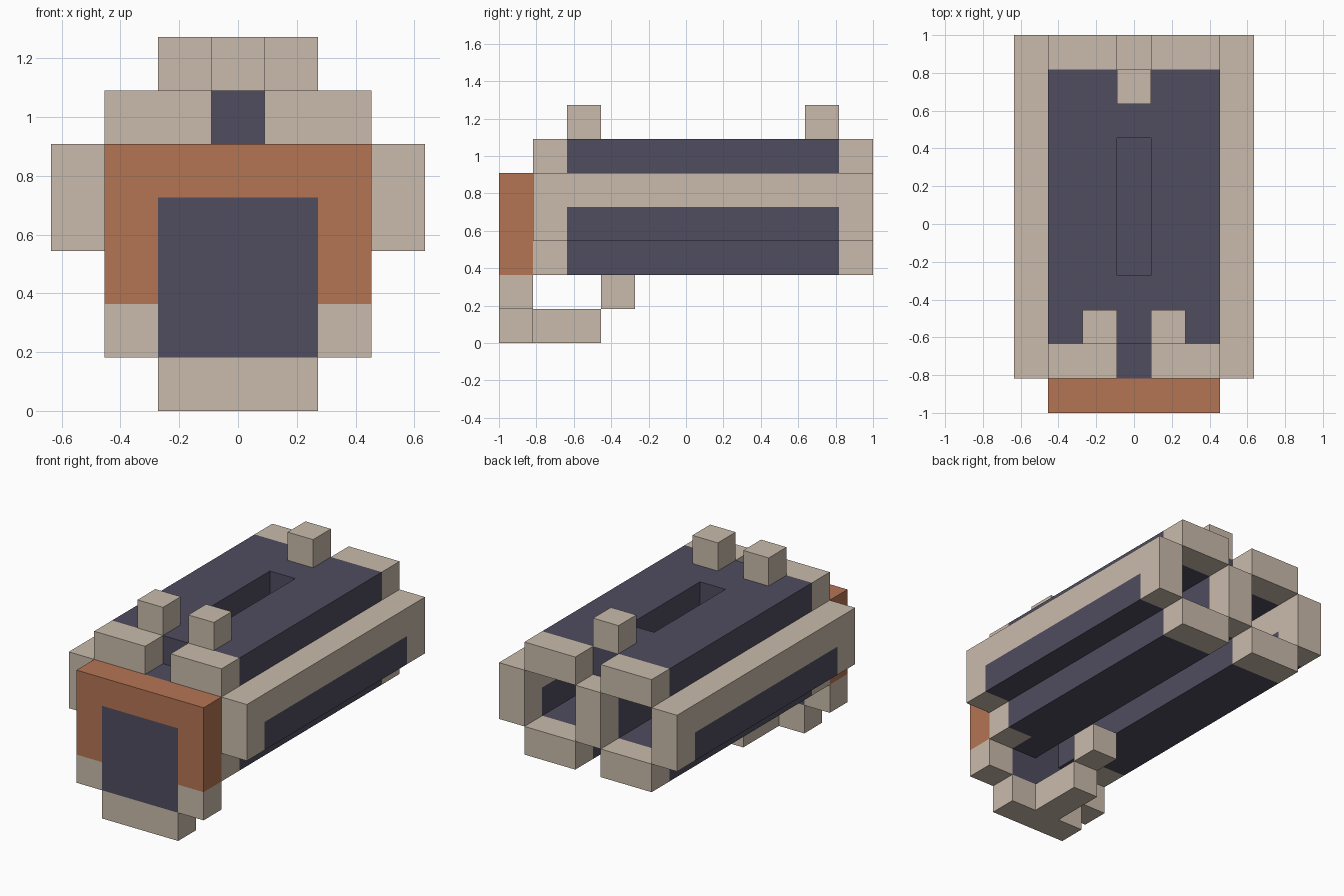
import bpy, bmesh
from mathutils import Vector

if "Cube" in bpy.data.objects:
    bpy.data.objects.remove(bpy.data.objects["Cube"])

U = 2 / 11  # one block; the model is 7 x 11 x 7 blocks


def material(name, rgb):
    m = bpy.data.materials.new(name)
    m.diffuse_color = (*rgb, 1)
    m.use_nodes = True
    m.node_tree.nodes["Principled BSDF"].inputs["Base Color"].default_value = m.diffuse_color
    return m


MATS = {
    "tan": material("tan", (0.584, 0.497, 0.407)),
    "dark": material("dark slate", (0.080, 0.074, 0.117)),
    "orange": material("burnt orange", (0.462, 0.178, 0.087)),
}
ORDER = list(MATS)
grid = {}  # block -> (part, colour)


def fill(part, colour, xs, ys, zs):
    """Fill an inclusive block range, mirrored across x = 0."""
    for x in range(xs[0], xs[1] + 1):
        for y in range(ys[0], ys[1] + 1):
            for z in range(zs[0], zs[1] + 1):
                for sx in (x, -x):
                    grid[(sx, y, z)] = (part, colour)


# front plate: orange surround, dark pad, tan lower corners
fill("front_plate", "orange", (0, 2), (0, 0), (2, 4))
fill("front_plate", "tan", (2, 2), (0, 0), (1, 1))
fill("front_plate", "dark", (0, 1), (0, 0), (1, 3))

# twin hollow channels: roof, floor and the wall between them
for part, z in (("roof", 5), ("floor", 2)):
    fill(part, "dark", (1, 2), (2, 9), (z, z))
    fill(part, "tan", (1, 2), (10, 10), (z, z))
fill("roof", "tan", (1, 2), (1, 1), (5, 5))
fill("floor", "tan", (2, 2), (1, 1), (2, 2))
fill("floor", "dark", (1, 1), (1, 1), (2, 2))
fill("roof", "dark", (0, 0), (2, 3), (5, 5))
fill("roof", "dark", (0, 0), (8, 9), (5, 5))
fill("centre_wall", "dark", (0, 0), (1, 9), (3, 4))
fill("centre_wall", "tan", (0, 0), (10, 10), (3, 4))

# side rails with a dark lower stripe
fill("side_rails", "tan", (3, 3), (1, 10), (3, 4))
fill("side_rails", "dark", (3, 3), (2, 9), (3, 3))

# top knobs
fill("front_knobs", "tan", (1, 1), (2, 2), (6, 6))
fill("rear_knob", "tan", (0, 0), (9, 9), (6, 6))

# lower guard
fill("lower_guard", "tan", (0, 1), (0, 0), (0, 0))
fill("lower_guard", "tan", (0, 0), (1, 2), (0, 0))
fill("lower_guard", "tan", (0, 0), (3, 3), (1, 1))


def build(part):
    """Make one object from the exposed block faces of a part."""
    bm = bmesh.new()
    for cell, (owner, colour) in grid.items():
        if owner != part:
            continue
        centre = Vector((cell[0], cell[1] - 5, cell[2] + 0.5))
        for axis in range(3):
            for sign in (1, -1):
                near = list(cell)
                near[axis] += sign
                if tuple(near) in grid:
                    continue
                n, a, b = Vector(), Vector(), Vector()
                n[axis] = sign * 0.5
                a[(axis + 1) % 3] = 0.5
                b[(axis + 2) % 3] = 0.5 * sign
                corners = (-a - b, a - b, a + b, -a + b)
                f = bm.faces.new([bm.verts.new((centre + n + c) * U) for c in corners])
                f.material_index = ORDER.index(colour)
    bmesh.ops.remove_doubles(bm, verts=bm.verts, dist=1e-4)
    bmesh.ops.dissolve_limit(bm, angle_limit=0.01, verts=bm.verts,
                             edges=bm.edges, delimit={'MATERIAL'})
    mesh = bpy.data.meshes.new(part)
    for m in MATS.values():
        mesh.materials.append(m)
    bm.to_mesh(mesh)
    bm.free()
    bpy.context.collection.objects.link(bpy.data.objects.new(part, mesh))


for name in sorted({p for p, _ in grid.values()}):
    build(name)
